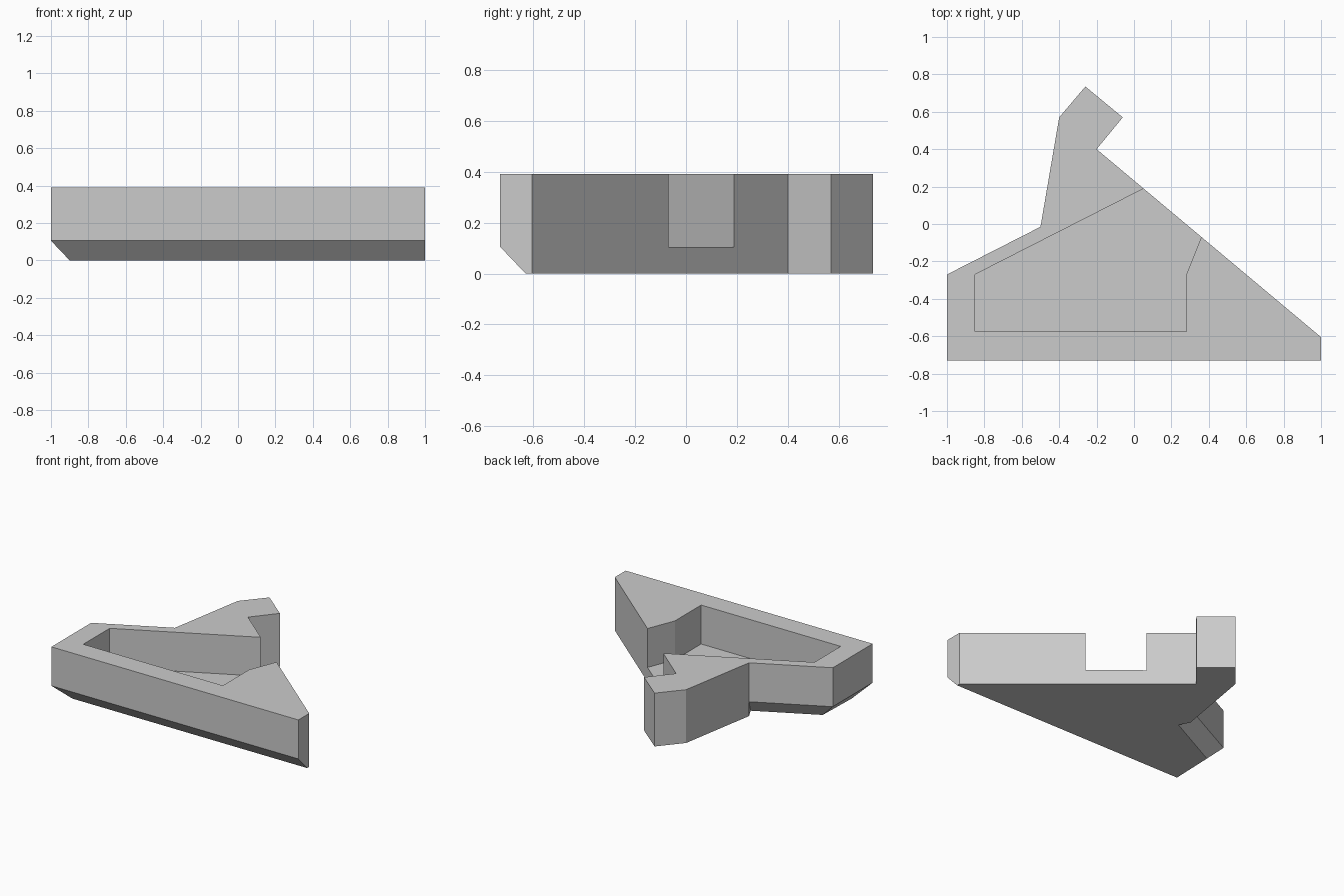
import bpy
import bmesh

default = bpy.data.objects.get("Cube")
if default:
    bpy.data.objects.remove(default, do_unlink=True)

grey = bpy.data.materials.new("light_grey")
grey.use_nodes = True
colour = (0.6, 0.6, 0.6, 1)
grey.diffuse_color = colour
grey.node_tree.nodes["Principled BSDF"].inputs["Base Color"].default_value = colour

BEVEL_TOP, TOP = 0.105, 0.39


def loft(name, layers):
    """Join stacked outlines, given as (height, points), into a closed solid."""
    bm = bmesh.new()
    rings = [[bm.verts.new((x, y, z)) for x, y in pts] for z, pts in layers]
    for low, high in zip(rings, rings[1:]):
        for i in range(len(low)):
            j = (i + 1) % len(low)
            bm.faces.new((low[i], low[j], high[j], high[i]))
    bm.faces.new(rings[0][::-1])
    bm.faces.new(rings[-1])
    bmesh.ops.remove_doubles(bm, verts=bm.verts, dist=0.0001)
    bmesh.ops.recalc_face_normals(bm, faces=bm.faces)
    mesh = bpy.data.meshes.new(name)
    bm.to_mesh(mesh)
    bm.free()
    mesh.materials.append(grey)
    obj = bpy.data.objects.new(name, mesh)
    bpy.context.collection.objects.link(obj)
    return obj


# Hooked wedge body; the notch corner is doubled so the bevel can end there
hook = [(1, -0.605), (-0.2, 0.4), (-0.06, 0.57), (-0.26, 0.735),
        (-0.4, 0.57), (-0.5, -0.015)]
outline = [(-1, -0.73), (1, -0.73)] + hook + [hook[-1], (-1, -0.27)]
underside = [(-0.9, -0.63), (1, -0.63)] + hook + [(-0.46, -0.09), (-0.89, -0.31)]
body = loft("wedge_body", [(0, underside), (BEVEL_TOP, outline), (TOP, outline)])

# Pocket that opens through the slanted side
pocket = [(-0.85, -0.575), (0.28, -0.575), (0.28, -0.27),
          (0.44, 0.13), (0.23, 0.28), (-0.85, -0.27)]
cutter = loft("pocket_cutter", [(BEVEL_TOP, pocket), (TOP + 0.1, pocket)])
cutter.hide_render = True

cut = body.modifiers.new("pocket", 'BOOLEAN')
cut.operation = 'DIFFERENCE'
cut.solver = 'EXACT'
cut.object = cutter
bpy.context.view_layer.objects.active = body
bpy.ops.object.modifier_apply(modifier=cut.name)
bpy.data.objects.remove(cutter, do_unlink=True)
